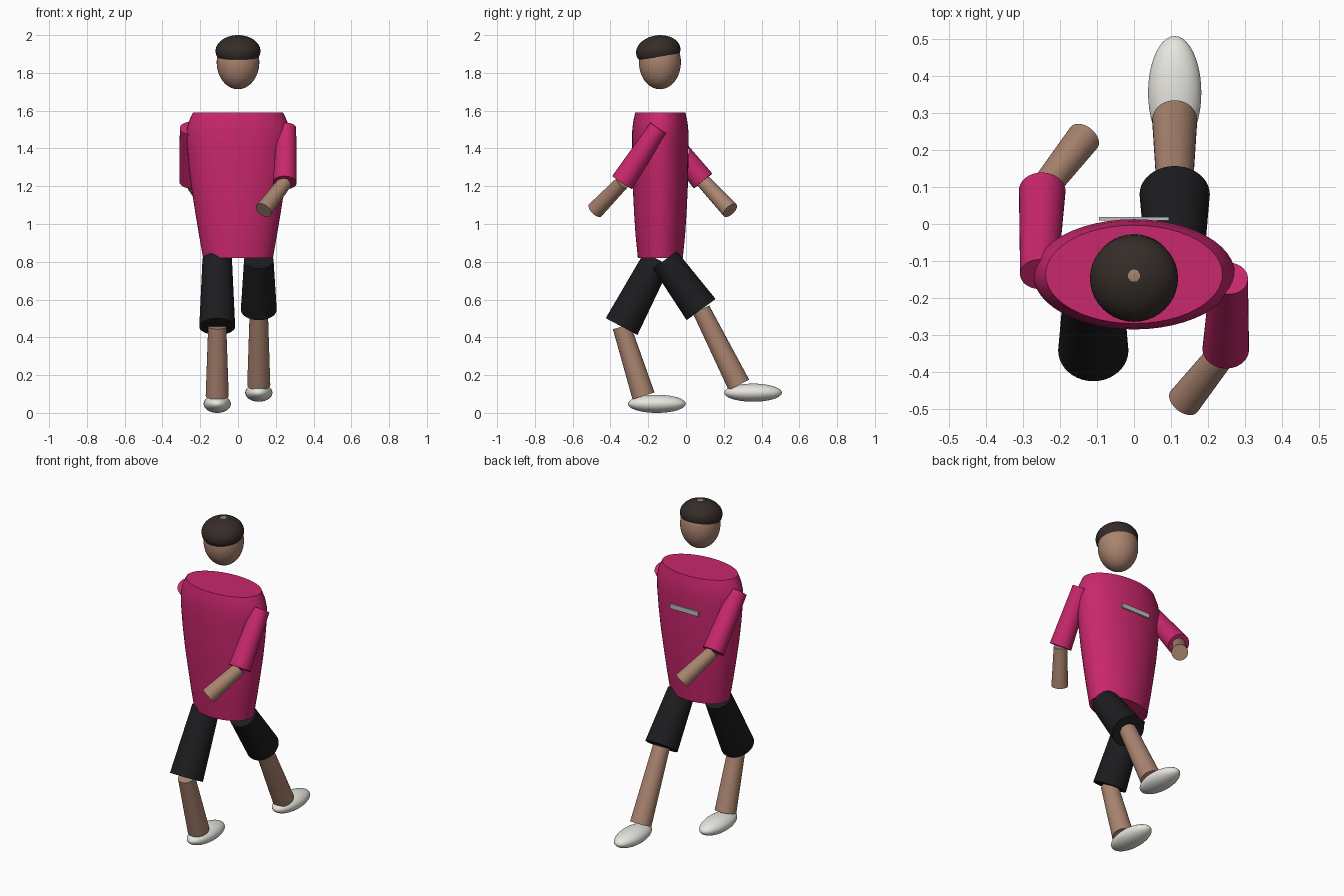
import bpy, bmesh, math
from mathutils import Vector, Matrix

if "Cube" in bpy.data.objects:
    bpy.data.objects.remove(bpy.data.objects["Cube"])


def material(name, rgb):
    m = bpy.data.materials.new(name)
    m.diffuse_color = (*rgb, 1)
    m.use_nodes = True
    m.node_tree.nodes["Principled BSDF"].inputs["Base Color"].default_value = m.diffuse_color
    return m


SHIRT = material("shirt_pink", (0.58, 0.02, 0.15))
SKIN = material("skin", (0.40, 0.23, 0.16))
BLACK = material("shorts_black", (0.012, 0.012, 0.014))
WHITE = material("shoe_white", (0.80, 0.79, 0.74))
HAIR = material("hair_brown", (0.035, 0.025, 0.021))
GREY = material("strip_grey", (0.5, 0.52, 0.5))


def finish(name, bm, mat, smooth=True):
    bmesh.ops.recalc_face_normals(bm, faces=bm.faces)
    me = bpy.data.meshes.new(name)
    bm.to_mesh(me)
    bm.free()
    ob = bpy.data.objects.new(name, me)
    bpy.context.collection.objects.link(ob)
    me.materials.append(mat)
    if smooth:
        bpy.ops.object.select_all(action='DESELECT')
        bpy.context.view_layer.objects.active = ob
        ob.select_set(True)
        bpy.ops.object.shade_smooth_by_angle(angle=math.radians(40))
    return ob


def limb(name, a, b, ra, rb, mat):
    """Capped tapered cylinder from a to b."""
    a, b = Vector(a), Vector(b)
    d = b - a
    mtx = Matrix.Translation((a + b) / 2) @ d.to_track_quat('Z', 'Y').to_matrix().to_4x4()
    bm = bmesh.new()
    bmesh.ops.create_cone(bm, cap_ends=True, segments=40, radius1=ra, radius2=rb,
                          depth=d.length, matrix=mtx)
    finish(name, bm, mat)


def ellipsoid(name, centre, radii, mat, tilt=0, cut=None):
    """Scaled sphere, optionally cut flat below a local height."""
    bm = bmesh.new()
    bmesh.ops.create_uvsphere(bm, u_segments=40, v_segments=24, radius=1)
    bmesh.ops.scale(bm, vec=radii, verts=bm.verts)
    if cut is not None:
        res = bmesh.ops.bisect_plane(bm, geom=bm.verts[:] + bm.edges[:] + bm.faces[:],
                                     plane_co=(0, 0, cut), plane_no=(0, 0, -1),
                                     clear_outer=True)
        rim = [e for e in res["geom_cut"] if isinstance(e, bmesh.types.BMEdge)]
        bmesh.ops.contextual_create(bm, geom=rim)
    bm.transform(Matrix.Translation(centre) @ Matrix.Rotation(tilt, 4, 'X'))
    finish(name, bm, mat)


# Head and hair cap
ellipsoid("head", (0, -0.138, 1.857), (0.113, 0.111, 0.1435), SKIN)
ellipsoid("hair", (0, -0.147, 1.916), (0.119, 0.118, 0.083), HAIR,
          tilt=math.radians(8), cut=-0.031)

# Torso: stacked elliptical sections (z, half width, half depth)
sections = [(0.82, 0.185, 0.119), (0.94, 0.206, 0.131), (1.06, 0.226, 0.139),
            (1.18, 0.245, 0.145), (1.30, 0.260, 0.148), (1.42, 0.271, 0.149),
            (1.49, 0.273, 0.149), (1.54, 0.262, 0.144), (1.59, 0.239, 0.133)]
N = 48
bm = bmesh.new()
rings = [[bm.verts.new((rx * math.cos(2 * math.pi * i / N),
                        -0.136 + ry * math.sin(2 * math.pi * i / N), z))
          for i in range(N)] for z, rx, ry in sections]
for lo, hi in zip(rings, rings[1:]):
    for i in range(N):
        j = (i + 1) % N
        bm.faces.new((lo[i], lo[j], hi[j], hi[i]))
bm.faces.new(rings[0])
bm.faces.new(rings[-1])
finish("torso", bm, SHIRT)

# Chest strip
bm = bmesh.new()
bmesh.ops.create_cube(bm, size=1, matrix=Matrix.Translation((0, 0.014, 1.385))
                      @ Matrix.Diagonal((0.19, 0.01, 0.028, 1)))
finish("chest_strip", bm, GREY, smooth=False)

# Arms: side, shoulder y, elbow (y, z), hand (y, z)
for label, s, sy, elbow, hand in (("right", 1, -0.147, (-0.338, 1.219), (-0.480, 1.073)),
                                  ("left", -1, -0.136, (0.090, 1.228), (0.234, 1.072))):
    e = (s * 0.248, *elbow)
    limb(label + "_sleeve", (s * 0.257, sy, 1.508), e, 0.051, 0.063, SHIRT)
    limb(label + "_forearm", e, (s * 0.135, *hand), 0.038, 0.046, SKIN)

# Legs: side, hip (y, z), knee (y, z), ankle (y, z), shoe (y, z)
for label, s, hip, knee, ankle, shoe in (
        ("right", 1, (-0.112, 0.81), (0.080, 0.547), (0.280, 0.148), (0.355, 0.107)),
        ("left", -1, (-0.152, 0.814), (-0.341, 0.457), (-0.225, 0.090), (-0.154, 0.048))):
    x = s * 0.110
    limb(label + "_shorts_leg", (x, *hip), (x, *knee), 0.078, 0.095, BLACK)
    limb(label + "_shin", (x, *knee), (x, *ankle), 0.048, 0.061, SKIN)
    ellipsoid(label + "_shoe", (x, *shoe), (0.072, 0.153, 0.048), WHITE)
